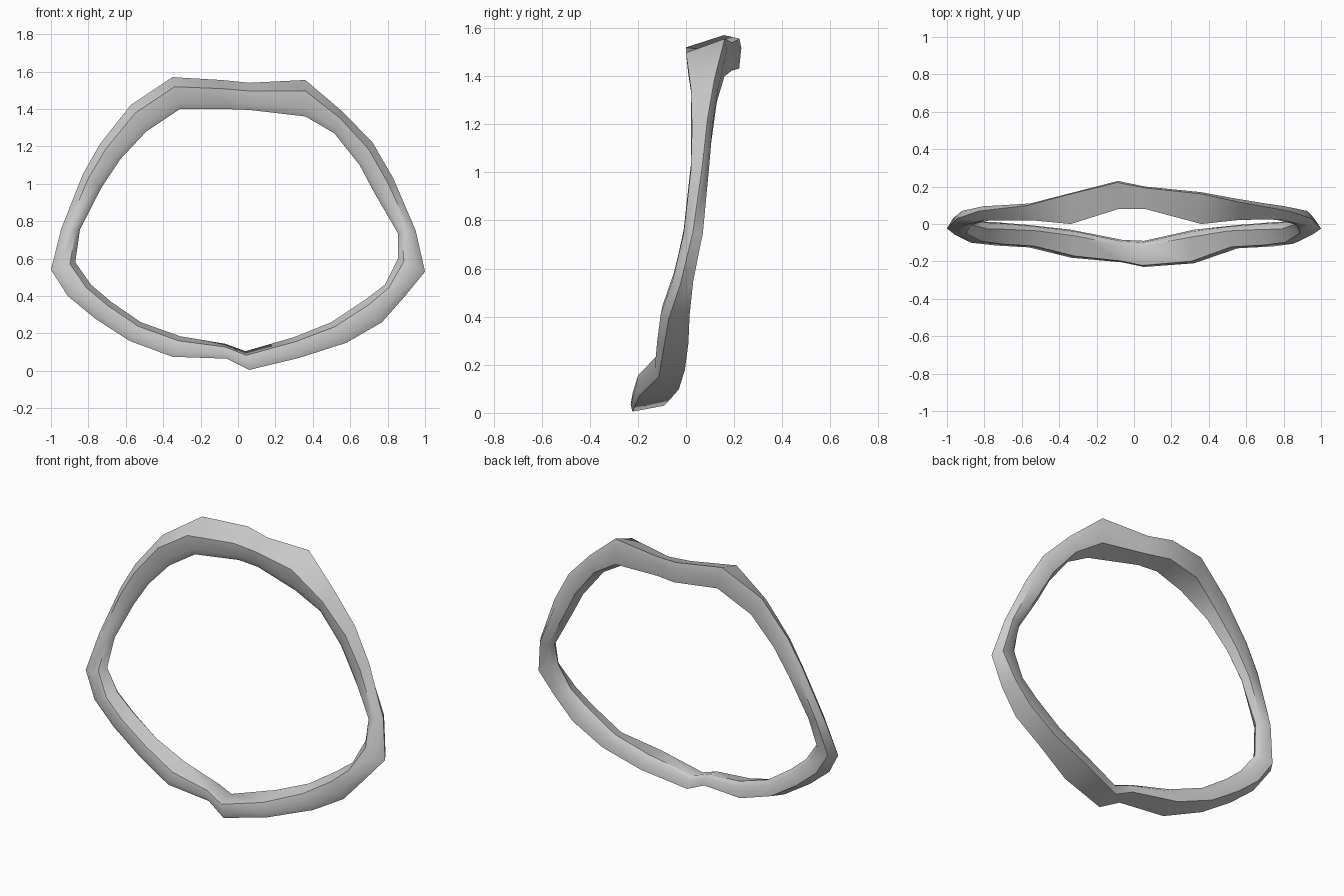
import bpy, bmesh
from math import radians

# Stations around the ring: outer x, outer z, inner x, inner z, front y, back y
STATIONS = [
    (-1.00, .54, -.87, .58, -.055, .03), (-.945, .76, -.845, .755, -.01, .07),
    (-.83, 1.05, -.73, .98, .02, .095), (-.74, 1.21, -.63, 1.13, .02, .10),
    (-.575, 1.42, -.49, 1.28, .02, .11), (-.35, 1.57, -.31, 1.40, .0, .165),
    (-.09, 1.555, -.07, 1.40, .08, .23), (.06, 1.54, .06, 1.395, .08, .20),
    (.36, 1.555, .36, 1.36, .0, .17), (.56, 1.385, .515, 1.27, .02, .135),
    (.72, 1.22, .65, 1.10, .025, .11), (.83, 1.03, .73, .95, .02, .095),
    (.95, .75, .855, .735, -.01, .07), (1.0, .53, .855, .60, -.055, .03),
    (.885, .39, .785, .46, -.105, .015), (.77, .26, .68, .38, -.12, .01),
    (.58, .15, .50, .26, -.13, -.005), (.33, .07, .30, .18, -.21, -.03),
    (.06, .005, .04, .105, -.23, -.09), (-.06, .065, -.07, .145, -.205, -.085),
    (-.35, .075, -.31, .185, -.18, -.03), (-.58, .16, -.52, .26, -.125, -.005),
    (-.765, .28, -.68, .37, -.115, .01), (-.91, .40, -.785, .46, -.10, .015),
]


def section(xo, zo, xi, zi, front, back):
    """Six-sided section: outer ridge, front face, inner ridge, back face."""
    tilt = (zo - .78) / .78
    thick = back - front

    def point(t, y):
        return (xo + (xi - xo) * t, y, zo + (zi - zo) * t)

    outer_y = front + thick * (.5 + .45 * tilt)
    inner_y = front + thick * (.5 - .3 * tilt)
    return [point(0, outer_y), point(.3, front), point(.78, front + thick * .06),
            point(1, inner_y), point(.8, back - thick * .06), point(.25, back)]


# Closed uneven ring lofted through the sections
bm = bmesh.new()
loops = [[bm.verts.new(p) for p in section(*s)] for s in STATIONS]
for i, a in enumerate(loops):
    b = loops[(i + 1) % len(loops)]
    for j in range(6):
        k = (j + 1) % 6
        bm.faces.new((a[j], a[k], b[k], b[j]))
bmesh.ops.recalc_face_normals(bm, faces=bm.faces[:])
mesh = bpy.data.meshes.new("ring_band")
bm.to_mesh(mesh)
bm.free()

ring = bpy.data.objects.new("ring_band", mesh)
bpy.context.collection.objects.link(ring)
bpy.context.view_layer.objects.active = ring
ring.select_set(True)
bpy.ops.object.shade_smooth_by_angle(angle=radians(50))
